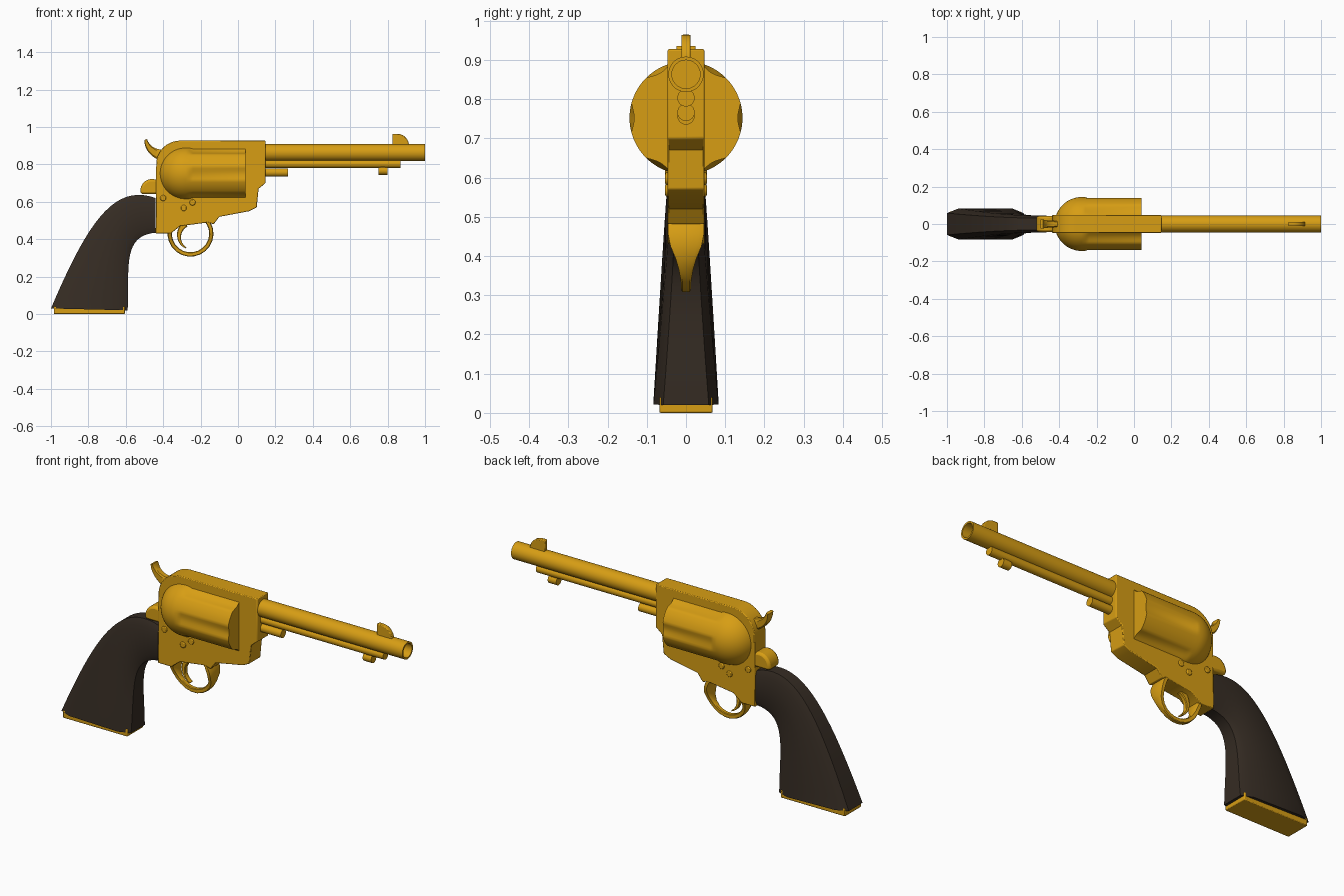
import bpy, bmesh
from math import sin, cos, pi, tau, radians
from mathutils import Vector
from mathutils.geometry import interpolate_bezier

cube = bpy.data.objects.get("Cube")
if cube:
    bpy.data.objects.remove(cube, do_unlink=True)


def material(name, colour):
    made = bpy.data.materials.new(name)
    made.use_nodes = True
    made.diffuse_color = colour
    shader = made.node_tree.nodes["Principled BSDF"]
    shader.inputs["Base Color"].default_value = colour
    return made


gold = material("gold", (0.68, 0.34, 0.007, 1))
wood = material("dark wood", (0.036, 0.025, 0.017, 1))


def skin(name, rings, paint=gold, bevel=None):
    """Join equal rings of points into a capped solid."""
    bm = bmesh.new()
    loops = [[bm.verts.new(point) for point in ring] for ring in rings]
    for lower, upper in zip(loops, loops[1:]):
        for i in range(len(lower)):
            bm.faces.new((lower[i - 1], lower[i], upper[i], upper[i - 1]))
    bm.faces.new(loops[0])
    bm.faces.new(loops[-1])
    bmesh.ops.recalc_face_normals(bm, faces=bm.faces)
    mesh = bpy.data.meshes.new(name)
    bm.to_mesh(mesh)
    bm.free()
    mesh.materials.append(paint)
    mesh.shade_smooth()
    mesh.set_sharp_from_angle(angle=radians(32))
    part = bpy.data.objects.new(name, mesh)
    bpy.context.collection.objects.link(part)
    if bevel:
        edge = part.modifiers.new("soft edge", "BEVEL")
        edge.width = bevel
        edge.segments = 2
        edge.limit_method = "ANGLE"
        edge.angle_limit = radians(50)


def arc(x, z, radius, start, end, steps=16):
    """Points on a circle seen from the side; angles in half turns."""
    angles = [pi * (start + (end - start) * i / steps) for i in range(steps + 1)]
    return [(x + radius * cos(a), z + radius * sin(a)) for a in angles]


def plate(name, outline, half_width, bevel=0.004):
    """Side outline given an even thickness."""
    sides = (-half_width, half_width)
    skin(name, [[(x, y, z) for x, z in outline] for y in sides], gold, bevel)


def block(name, left, right, bottom, top, half_width):
    plate(name, [(left, bottom), (right, bottom), (right, top), (left, top)], half_width)


def loft(name, first_edge, second_edge, half_widths, paint=gold):
    """Chamfered sections spanning two edge paths."""
    near_side = [(0, 0.7), (0.15, 1), (0.85, 1), (1, 0.7)]
    section = near_side + [(t, -side) for t, side in reversed(near_side)]
    rings = []
    for first, second, width in zip(first_edge, second_edge, half_widths):
        ring = []
        for t, side in section:
            x, z = Vector(first).lerp(Vector(second), t)
            ring.append((x, side * width, z))
        rings.append(ring)
    skin(name, rings, paint)


def bow(name, x, z, radius, start, end, thickness, width_rule):
    """Curved bar whose thickness runs from one value to another."""
    inner = arc(x, z, radius, start, end)
    centre = Vector((x, z))
    outer, widths = [], []
    for i, point in enumerate(inner):
        along = i / (len(inner) - 1)
        spoke = (Vector(point) - centre).normalized()
        thick = thickness[0] + (thickness[1] - thickness[0]) * along
        outer.append(centre + spoke * (radius + thick))
        widths.append(width_rule(along, spoke.y))
    loft(name, inner, outer, widths)


def lathe(name, profile, height, radius_rule=lambda x, radius, angle: radius):
    """Turn a profile of x and radius about a level axis."""
    angles = [tau * i / 96 for i in range(96)]
    rings = []
    for x, radius in profile:
        radii = [radius_rule(x, radius, a) for a in angles]
        rings.append([(x, r * sin(a), height + r * cos(a)) for r, a in zip(radii, angles)])
    skin(name, rings)


# Frame: rounded rear shoulder, straight back, stepped underside
frame_half = 0.047
shoulder = arc(-0.31, 0.8, 0.127, 0.5, 1)
underside = [(-0.44, 0.43), (-0.36, 0.43), (-0.31, 0.47), (-0.16, 0.49), (-0.13, 0.48),
             (-0.1, 0.52), (0.06, 0.55), (0.1, 0.57), (0.11, 0.67), (0.147, 0.7)]
plate("frame", shoulder + underside + [(0.147, 0.927)], frame_half)

# Drum: domed back, six shallow flutes open at the front
drum_radius = 0.144
dome_end = -0.28


def fluted(x, radius, angle):
    is_cut = x > dome_end + 0.03
    return radius - 0.012 * max(0, -cos(6 * angle)) if is_cut else radius


quarter = arc(0, 0, drum_radius, 0.99, 0.5)
drum = [(dome_end + x, z) for x, z in quarter]
drum += [(x, drum_radius) for x in (dome_end + 0.02, dome_end + 0.04, 0.04)]
lathe("drum", drum, 0.752, fluted)

# Barrel with an open bore
barrel_radius, bore_radius = 0.045, 0.036
lathe("barrel", [(0.1, barrel_radius), (1, barrel_radius), (1, bore_radius), (0.7, bore_radius)], 0.863)

# Rods under the barrel
for name, back, front, height in [("ejector_tube", 0.1, 0.87, 0.803),
                                  ("drum_pin", 0.1, 0.267, 0.757),
                                  ("ejector_knob", 0.75, 0.8, 0.766)]:
    rod_radius = 0.022
    lathe(name, [(back, rod_radius), (front, rod_radius)], height)
block("ejector_stem", 0.76, 0.79, 0.76, 0.8, 0.013)

# Front sight with a rounded nose
plate("front_sight", [(0.825, 0.9), (0.825, 0.964)] + arc(0.85, 0.9, 0.064, 0.5, 0), 0.012)

# Hammer spur and the round hump below it
bow("hammer", -0.41, 0.96, 0.08, 1.1, 1.6, (0.015, 0.07),
    lambda along, rise: 0.024 - 0.01 * along)
plate("rear_hump", arc(-0.46, 0.66, 0.062, -0.1, 1.1), 0.043, bevel=0.012)

# Trigger guard, narrow at the bottom and flaring into the frame
bow("trigger_guard", -0.254, 0.43, 0.1, 0.85, 2.25, (0.023, 0.023),
    lambda along, rise: min(0.046, 0.012 + 0.03 * (1 + rise) ** 2))
bow("trigger", -0.24, 0.41, 0.065, 0.65, 1.32, (0.035, 0.006),
    lambda along, rise: 0.012)

# Screws through the frame
for i, (x, z) in enumerate([(-0.4, 0.62), (-0.29, 0.567), (-0.243, 0.597)]):
    plate(f"frame_screw_{i}", arc(x, z, 0.016, 0, 1.9), frame_half + 0.006)

# Grip swept between its back and front curves, flaring to the butt
steps = 20
back_curve = interpolate_bezier((-1, 0.03), (-0.8, 0.5), (-0.66, 0.7), (-0.44, 0.62), steps)
front_curve = interpolate_bezier((-0.59, 0.02), (-0.58, 0.25), (-0.62, 0.42), (-0.44, 0.435), steps)
flare = [0.044 + 0.039 * (1 - i / (steps - 1)) ** 2 for i in range(steps)]
loft("grip", [p.to_2d() for p in back_curve], [p.to_2d() for p in front_curve], flare, wood)
block("butt_plate", -0.985, -0.605, 0, 0.04, 0.068)
